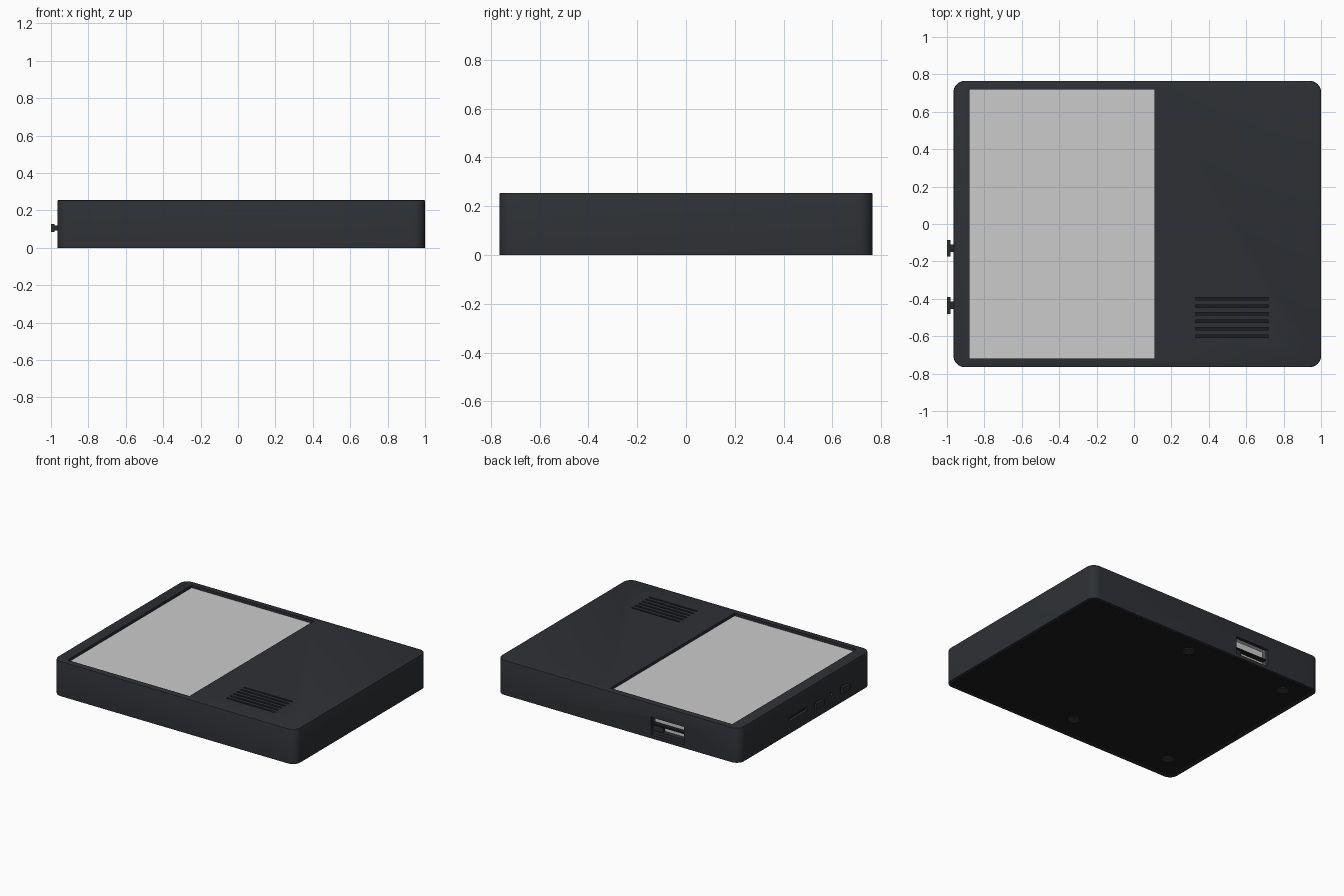
import bpy, bmesh, math
from mathutils import Matrix, Vector

if "Cube" in bpy.data.objects:
    bpy.data.objects.remove(bpy.data.objects["Cube"])


def material(name, rgb):
    m = bpy.data.materials.new(name)
    m.diffuse_color = (*rgb, 1)
    m.use_nodes = True
    m.node_tree.nodes["Principled BSDF"].inputs["Base Color"].default_value = m.diffuse_color
    return m


shell_mat = material("dark_shell", (0.027, 0.030, 0.035))
black_mat = material("black_plastic", (0.012, 0.012, 0.013))
foot_mat = material("foot_rubber", (0.04, 0.04, 0.042))


def finish(bm, name, mat):
    me = bpy.data.meshes.new(name)
    bm.to_mesh(me)
    bm.free()
    ob = bpy.data.objects.new(name, me)
    bpy.context.collection.objects.link(ob)
    if mat:
        me.materials.append(mat)
    return ob


def box(name, x, y, z, mat=None, radius=0, edge=0):
    """Box from (min, max) ranges, with rounded upright corners and a softened top rim."""
    bm = bmesh.new()
    lo, hi = Vector((x[0], y[0], z[0])), Vector((x[1], y[1], z[1]))
    bmesh.ops.create_cube(bm, size=1, matrix=Matrix.Translation((lo + hi) / 2)
                          @ Matrix.Diagonal((*(hi - lo), 1)))
    if radius:
        up = [e for e in bm.edges if abs(e.verts[0].co.z - e.verts[1].co.z) > 1e-4]
        bmesh.ops.bevel(bm, geom=up, offset=radius, segments=8, profile=0.5, affect='EDGES')
    if edge:
        rim = [e for e in bm.edges if all(abs(v.co.z - z[1]) < 1e-4 for v in e.verts)]
        bmesh.ops.bevel(bm, geom=rim, offset=edge, segments=2, profile=0.5, affect='EDGES')
    return finish(bm, name, mat)


def cylinder(name, centre, r, depth, axis='Z', mat=None):
    bm = bmesh.new()
    rot = Matrix.Rotation(math.pi / 2, 4, 'Y') if axis == 'X' else Matrix()
    bmesh.ops.create_cone(bm, cap_ends=True, segments=32, radius1=r, radius2=r,
                          depth=depth, matrix=Matrix.Translation(centre) @ rot)
    return finish(bm, name, mat)


def select(ob):
    bpy.ops.object.select_all(action='DESELECT')
    ob.select_set(True)
    bpy.context.view_layer.objects.active = ob


def cut(ob, cutter):
    cutter.hide_render = True
    mod = ob.modifiers.new("cut", 'BOOLEAN')
    mod.operation, mod.solver, mod.object = 'DIFFERENCE', 'EXACT', cutter
    select(ob)
    bpy.ops.object.modifier_apply(modifier=mod.name)
    bpy.data.objects.remove(cutter)


X0, X1, Y, H = -0.965, 1.0, 0.765, 0.255

# Hollow housing, open underneath
housing = box("housing", (X0, X1), (-Y, Y), (0, H), shell_mat, 0.06, 0.005)
cut(housing, box("hollow", (X0 + .025, X1 - .025), (-Y + .025, Y - .025), (-.1, H - .035), None, 0.04))

# Screen window, speaker slots, back socket opening and side slots
cut(housing, box("window", (-.88, .11), (-.72, .72), (.15, .4)))
for i in range(6):
    y = -.4 - .04 * i
    cut(housing, box("vent", (.33, .72), (y - .007, y + .007), (.15, .4)))
cut(housing, box("socket_hole", (-.52, -.25), (.7, .9), (.025, .155)))
cut(housing, box("card_hole", (-1.1, -.9), (-.03, .19), (.092, .118)))
cut(housing, cylinder("pin_hole", (-.96, -.31, .105), .012, .1, 'X'))
select(housing)
bpy.ops.object.shade_smooth_by_angle(angle=math.radians(35))

# Screen panel set below the rim
box("screen", (-.89, .12), (-.73, .73), (.215, .235))

# Bottom cover with four round feet
box("bottom_cover", (X0 + .02, X1 - .02), (-Y + .02, Y - .02), (.006, .016), black_mat, 0.045)
for x in (-.78, .035):
    for y in (-.58, .61):
        foot = cylinder("foot", (x, y, .006), .042, .012, mat=foot_mat)
        select(foot)
        bpy.ops.object.shade_smooth_by_angle(angle=math.radians(35))

# Back socket: pale connector plate behind a dark stepped lower bar
box("socket_plate", (-.53, -.24), (.69, .70), (.018, .165))
box("socket_divider", (-.53, -.24), (.70, .735), (.085, .095), black_mat)
box("socket_lower_bar", (-.53, -.24), (.70, .735), (.018, .045), shell_mat)
box("socket_step", (-.32, -.24), (.70, .725), (.045, .085), shell_mat)

# Card slot backing and pin hole backing on the left side
box("card_slot_back", (-.945, -.935), (-.05, .21), (.08, .13), black_mat)
box("pin_hole_back", (-.945, -.935), (-.34, -.28), (.08, .13), black_mat)

# Two slide switches on the left side
for y in (-.13, -.435):
    box("switch_stem", (-.985, -.95), (y - .02, y + .02), (.092, .118), shell_mat)
    box("switch_cap", (-1.0, -.982), (y - .045, y + .045), (.084, .128), shell_mat)
